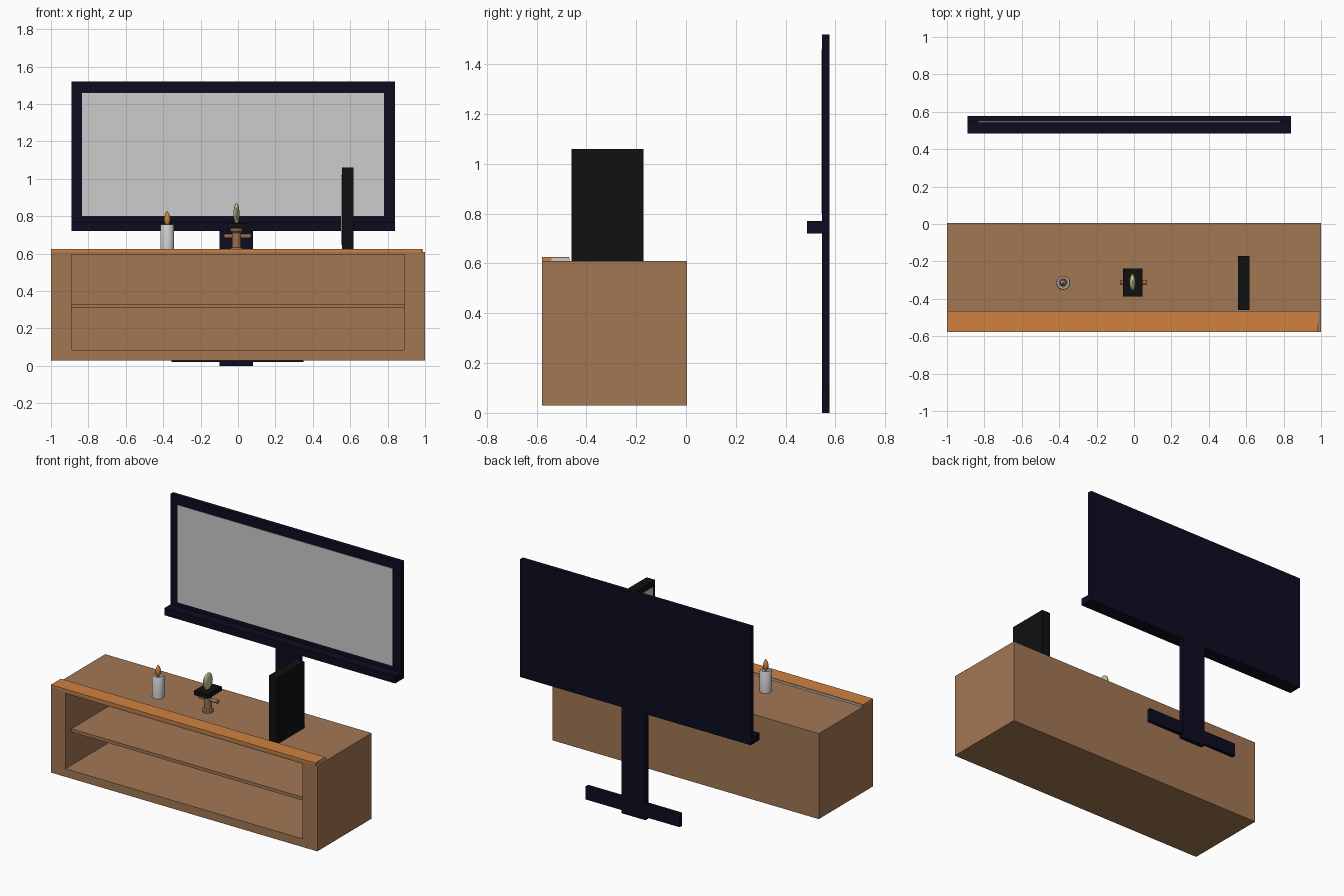
import bpy, bmesh, math

if "Cube" in bpy.data.objects:
    bpy.data.objects.remove(bpy.data.objects["Cube"])


def material(name, hex_code):
    def lin(c):
        c /= 255
        return c / 12.92 if c <= 0.04045 else ((c + 0.055) / 1.055) ** 2.4
    m = bpy.data.materials.new(name)
    m.diffuse_color = [lin(int(hex_code[i:i + 2], 16)) for i in (0, 2, 4)] + [1]
    m.use_nodes = True
    m.node_tree.nodes["Principled BSDF"].inputs["Base Color"].default_value = m.diffuse_color
    return m


WOOD = material("wood brown", "A37754")
NAVY = material("dark navy", "0C0C20")
BLACK = material("black", "101010")
GREY = material("light grey", "CCCCCC")
ORANGE = material("warm orange", "CF8141")
BRONZE = material("bronze brown", "99704E")
OLIVE = material("pale olive", "C6C68E")


def finish(name, bm, mat, smooth=False):
    bmesh.ops.recalc_face_normals(bm, faces=bm.faces)
    me = bpy.data.meshes.new(name)
    bm.to_mesh(me)
    bm.free()
    me.materials.append(mat)
    ob = bpy.data.objects.new(name, me)
    bpy.context.collection.objects.link(ob)
    if smooth:
        bpy.context.view_layer.objects.active = ob
        ob.select_set(True)
        bpy.ops.object.shade_smooth_by_angle(angle=math.radians(40))
        ob.select_set(False)
    return ob


def box(name, mat, x, y, z):
    """Box from (min, max) pairs."""
    bm = bmesh.new()
    bmesh.ops.create_cube(bm, size=1)
    for v in bm.verts:
        v.co = [r[0] if c < 0 else r[1] for c, r in zip(v.co, (x, y, z))]
    return finish(name, bm, mat)


def loft(name, mat, rings, smooth=False):
    """Bridge equal-sized point rings and cap both ends."""
    bm = bmesh.new()
    loops = [[bm.verts.new(p) for p in ring] for ring in rings]
    n = len(loops[0])
    for a, b in zip(loops, loops[1:]):
        for i in range(n):
            j = (i + 1) % n
            bm.faces.new((a[i], a[j], b[j], b[i]))
    bm.faces.new(loops[0])
    bm.faces.new(loops[-1])
    return finish(name, bm, mat, smooth)


def turned(name, mat, cx, cy, profile, sides=20, ratio=(1, 1)):
    """Turned shape from (radius, z) pairs."""
    angles = [2 * math.pi * i / sides for i in range(sides)]
    return loft(name, mat, [[(cx + r * ratio[0] * math.cos(a),
                              cy + r * ratio[1] * math.sin(a), z)
                             for a in angles] for r, z in profile], True)


def rect(y, x0, x1, z0, z1):
    return [(x0, y, z0), (x1, y, z0), (x1, y, z1), (x0, y, z1)]


# Open-fronted cabinet and its shelf
loft("cabinet", WOOD, [
    rect(-0.02, -0.89, 0.89, 0.085, 0.595),
    rect(-0.578, -0.89, 0.89, 0.085, 0.595),
    rect(-0.578, -1, 1, 0.03, 0.61),
    rect(0.005, -1, 1, 0.03, 0.61)])
box("cabinet_shelf", WOOD, (-0.89, 0.89), (-0.515, -0.02), (0.31, 0.332))

# Trim along the front edge of the cabinet top
box("top_trim", ORANGE, (-1, 0.985), (-0.578, -0.47), (0.61, 0.625))
box("trim_backing", GREY, (-0.995, 0.988), (-0.54, -0.467), (0.61, 0.621))

# Television on its floor stand
box("tv_frame", NAVY, (-0.89, 0.84), (0.547, 0.577), (0.72, 1.52))
box("tv_screen", GREY, (-0.835, 0.78), (0.544, 0.55), (0.80, 1.46))
box("tv_ledge", NAVY, (-0.89, 0.84), (0.485, 0.547), (0.72, 0.77))
box("stand_post", NAVY, (-0.10, 0.08), (0.547, 0.577), (0, 0.72))
box("stand_foot", NAVY, (-0.355, 0.35), (0.549, 0.575), (0.02, 0.11))

# Upright picture frame, picture facing -x
box("picture_frame", BLACK, (0.555, 0.618), (-0.46, -0.17), (0.61, 1.06))
box("picture", GREY, (0.552, 0.558), (-0.435, -0.195), (0.65, 1.02))

# Candle with a flame
turned("candle", GREY, -0.378, -0.315,
       [(0.037, 0.61), (0.037, 0.75), (0.033, 0.756), (0.024, 0.756), (0.02, 0.75)])
turned("flame", ORANGE, -0.378, -0.315,
       [(0.006, 0.748), (0.014, 0.765), (0.018, 0.782), (0.015, 0.80),
        (0.008, 0.817), (0.001, 0.827)], 14)

# Ornament: turned pedestal with crossbar, plate and flat oval
CX, CY = -0.008, -0.312
turned("ornament_pedestal", BRONZE, CX, CY,
       [(0.034, 0.61), (0.034, 0.625), (0.025, 0.632), (0.025, 0.71),
        (0.034, 0.72), (0.034, 0.74)])
angles = [2 * math.pi * i / 14 for i in range(14)]
loft("ornament_crossbar", BRONZE,
     [[(x, CY + 0.012 * math.cos(a), 0.694 + 0.012 * math.sin(a)) for a in angles]
      for x in (-0.075, 0.07)], True)
box("ornament_plate", BLACK, (-0.06, 0.045), (-0.388, -0.237), (0.735, 0.763))
steps = [math.pi * (0.02 + 0.96 * i / 12) for i in range(13)]
turned("ornament_oval", OLIVE, CX, CY,
       [(math.sin(t), 0.813 - 0.057 * math.cos(t)) for t in steps], 18, (0.016, 0.048))
